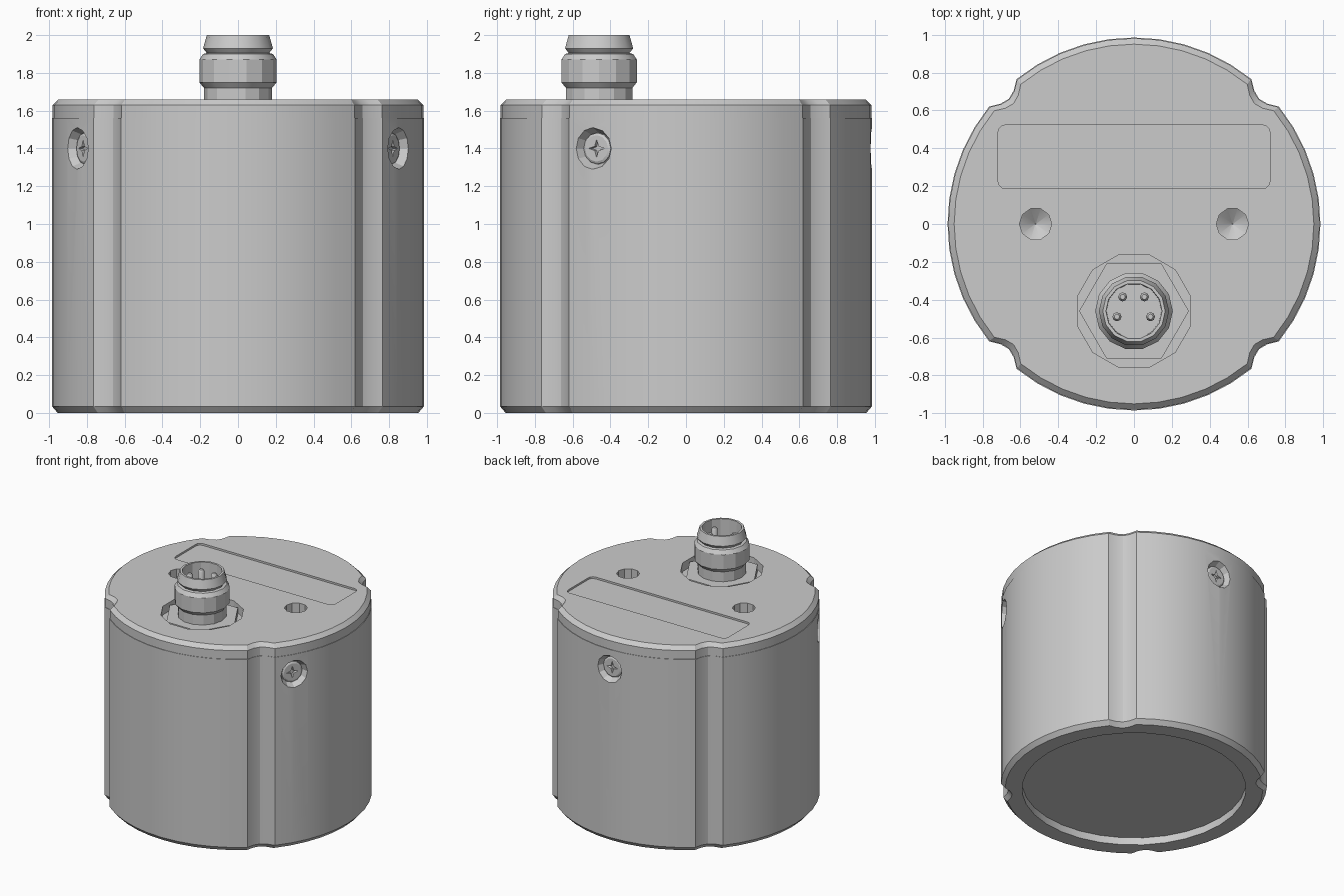
import bpy
import bmesh
from math import cos, sin, pi, radians
from mathutils import Matrix, Vector

cube = bpy.data.objects.get("Cube")
if cube:
    bpy.data.objects.remove(cube, do_unlink=True)

grey = bpy.data.materials.new("metal grey")
grey.use_nodes = True
colour = (0.6, 0.6, 0.6, 1)
grey.diffuse_color = colour
grey.node_tree.nodes["Principled BSDF"].inputs["Base Color"].default_value = colour


def loft(name, rings, matrix=Matrix()):
    """Closed solid through equal-sized rings of points, capped at both ends."""
    bm = bmesh.new()
    loops = [[bm.verts.new(matrix @ Vector(p)) for p in ring] for ring in rings]
    for a, b in zip(loops, loops[1:]):
        for i in range(len(a)):
            j = (i + 1) % len(a)
            bm.faces.new((a[i], a[j], b[j], b[i]))
    bm.faces.new(loops[0])
    bm.faces.new(loops[-1])
    bmesh.ops.recalc_face_normals(bm, faces=bm.faces)
    mesh = bpy.data.meshes.new(name)
    bm.to_mesh(mesh)
    bm.free()
    obj = bpy.data.objects.new(name, mesh)
    obj.data.materials.append(grey)
    bpy.context.collection.objects.link(obj)
    return obj


def lathe(name, profile, sides, matrix=Matrix(), turn=0.0):
    """Revolve (radius, height) pairs about z."""
    angles = [turn + 2 * pi * i / sides for i in range(sides)]
    rings = [[(r * cos(a), r * sin(a), z) for a in angles] for r, z in profile]
    return loft(name, rings, matrix)


def activate(obj):
    bpy.ops.object.select_all(action="DESELECT")
    obj.select_set(True)
    bpy.context.view_layer.objects.active = obj


def cut(obj, cutter):
    cutter.hide_render = True
    mod = obj.modifiers.new("cut", "BOOLEAN")
    mod.operation = "DIFFERENCE"
    mod.solver = "EXACT"
    mod.object = cutter
    activate(obj)
    bpy.ops.object.modifier_apply(modifier=mod.name)
    bpy.data.objects.remove(cutter, do_unlink=True)


def smooth(obj, angle=25):
    activate(obj)
    bpy.ops.object.shade_smooth_by_angle(angle=radians(angle))


# Housing outline: a circle with four shallow vertical grooves on the diagonals
R = 0.985
outline = []
for quarter in range(4):
    mid = 45 + 90 * quarter
    for step, depth in ((-6, 0), (-3, 0.036), (0, 0.05), (3, 0.036), (6, 0)):
        outline.append((radians(mid + step), R - depth))
    for k in range(1, 10):
        outline.append((radians(mid + 6 + 7.8 * k), R))

# Housing with chamfered ends and a fine lid seam near the top
levels = ((0, 0.03), (0.035, 0), (1.56, 0), (1.56, 0.004), (1.63, 0.004), (1.66, 0.035))
housing = loft("housing", [[((r - inset) * cos(a), (r - inset) * sin(a), z)
                            for a, r in outline] for z, inset in levels])

# Base recess
cut(housing, lathe("base_cutter", [(0.83, -0.1), (0.83, 0.06)], 32))

# Label recess with rounded corners
corners = []
for k, (x, y) in enumerate(((0.68, 0.485), (-0.68, 0.485), (-0.68, 0.225), (0.68, 0.225))):
    for s in range(4):
        a = pi / 2 * (k + s / 3)
        corners.append((x + 0.038 * cos(a), y + 0.038 * sin(a)))
cut(housing, loft("label_cutter", [[(x, y, z) for x, y in corners] for z in (1.645, 1.75)]))

# Two drilled holes with conical bottoms
for x in (-0.52, 0.52):
    cut(housing, lathe("hole_cutter", [(0.004, 1.45), (0.085, 1.51), (0.085, 1.75)], 10,
                       Matrix.Translation((x, 0, 0))))

# Connector pocket
socket = Matrix.Translation((0, -0.46, 0))
cut(housing, lathe("pocket_cutter", [(0.308, 1.59), (0.308, 1.75)], 12, socket, pi / 12))

# Three side screws in countersunk seats
for n, azimuth in enumerate((-30, 90, 210)):
    out = Matrix.Rotation(radians(azimuth), 4, "Z") @ Matrix.Rotation(pi / 2, 4, "Y")
    out = out @ Matrix.Translation((-1.4, 0, 0))
    cut(housing, lathe("seat_cutter", [(0.085, 0.93), (0.118, 1.0)], 12, out))
    screw = lathe(f"side_screw_{n + 1}", [(0.083, 0.88), (0.083, 0.94), (0.07, 0.947)], 12, out)
    star = [(0.052 if i % 2 == 0 else 0.017, i * pi / 4) for i in range(8)]
    cut(screw, loft("cross_cutter", [[(r * s * cos(a), r * s * sin(a), z) for r, a in star]
                                     for z, s in ((0.91, 0.5), (0.96, 1.1))], out))
    smooth(screw)
smooth(housing)

# Hexagonal connector nut
nut = lathe("connector_nut", [(0.29, 1.58), (0.29, 1.64)], 6, socket)
smooth(nut)

# Hollow connector shell with a collar and a rim
shell = lathe("connector_shell", [
    (0.18, 1.6), (0.18, 1.72), (0.205, 1.75), (0.205, 1.87), (0.185, 1.9), (0.165, 1.905),
    (0.185, 1.93), (0.165, 2.0), (0.148, 2.0), (0.145, 1.79)], 14, socket)
smooth(shell)

# Contact pins
for n, (x, y) in enumerate(((-0.09, -0.49), (0.087, -0.49), (-0.06, -0.385), (0.055, -0.385))):
    pin = lathe(f"contact_pin_{n + 1}", [(0.024, 1.77), (0.024, 1.95), (0.014, 1.965)], 8,
                Matrix.Translation((x, y, 0)))
    smooth(pin, 50)
